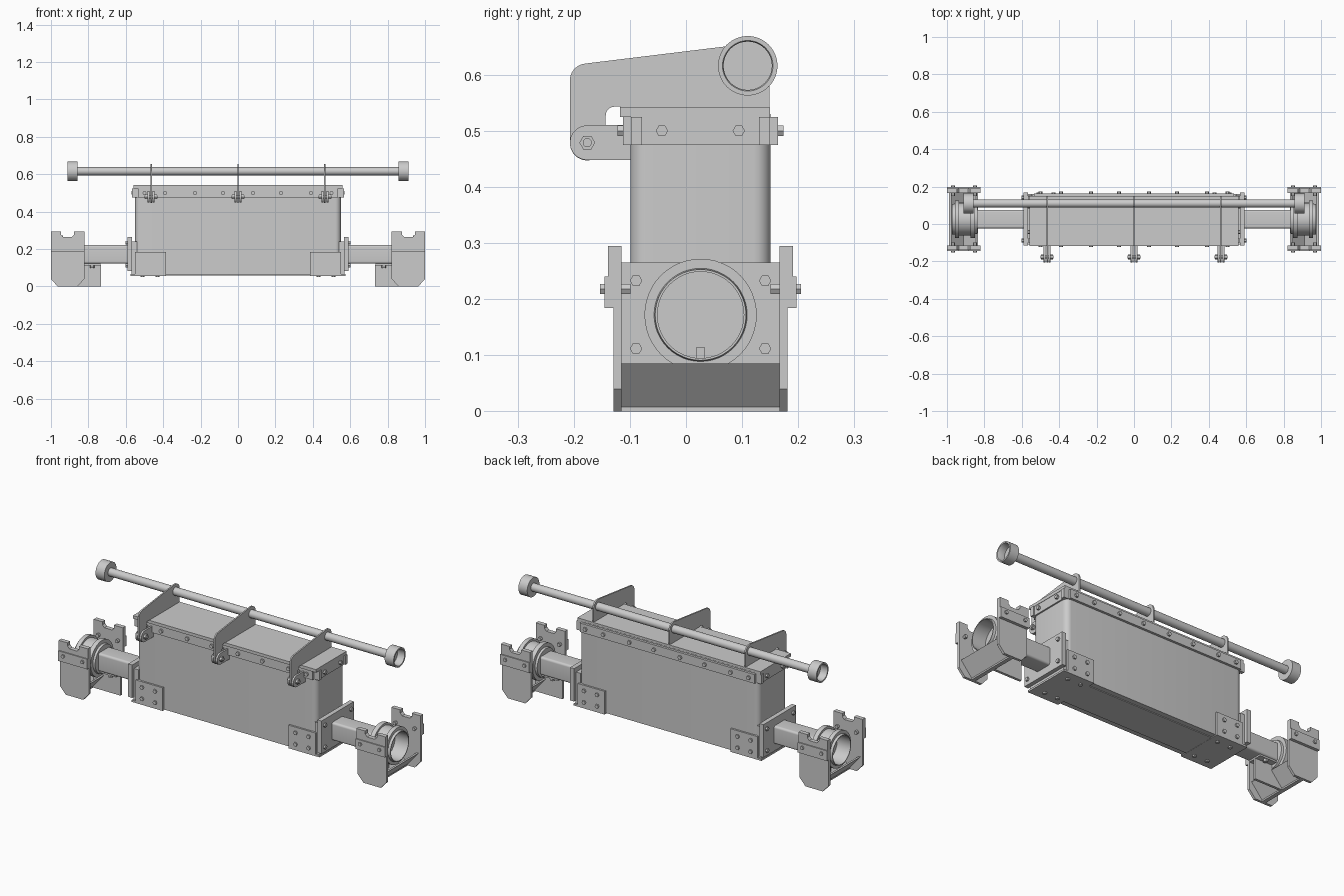
import bpy, bmesh
from math import sin, cos, pi, radians

if "Cube" in bpy.data.objects:
    bpy.data.objects.remove(bpy.data.objects["Cube"])

YC = 0.026  # symmetry plane of the body in y


def finish(name, bm, smooth=False, bevel=0):
    bmesh.ops.remove_doubles(bm, verts=bm.verts, dist=1e-5)
    bmesh.ops.recalc_face_normals(bm, faces=bm.faces)
    me = bpy.data.meshes.new(name)
    bm.to_mesh(me)
    bm.free()
    ob = bpy.data.objects.new(name, me)
    bpy.context.collection.objects.link(ob)
    if bevel:
        m = ob.modifiers.new("bevel", 'BEVEL')
        m.width, m.segments = bevel, 2
    if smooth:
        bpy.context.view_layer.objects.active = ob
        for o in bpy.context.selected_objects:
            o.select_set(False)
        ob.select_set(True)
        bpy.ops.object.shade_smooth_by_angle(angle=radians(35))
    return ob


def put(axis, u, v, w):
    """Profile point (u, v) at depth w along the axis."""
    return {'x': (w, u, v), 'y': (u, w, v), 'z': (u, v, w)}[axis]


def prism(name, pts, axis, a, b, smooth=False):
    bm = bmesh.new()
    lo = [bm.verts.new(put(axis, u, v, a)) for u, v in pts]
    hi = [bm.verts.new(put(axis, u, v, b)) for u, v in pts]
    bm.faces.new(lo)
    bm.faces.new(hi)
    n = len(pts)
    for i in range(n):
        j = (i + 1) % n
        bm.faces.new((lo[i], lo[j], hi[j], hi[i]))
    return finish(name, bm, smooth)


def box(name, x, y, z):
    return prism(name, [(x[0], y[0]), (x[1], y[0]), (x[1], y[1]), (x[0], y[1])], 'z', *z)


def arc(cx, cy, r, a0, a1, n=10):
    return [(cx + r * cos(radians(a0 + (a1 - a0) * i / n)),
             cy + r * sin(radians(a0 + (a1 - a0) * i / n))) for i in range(n + 1)]


def round_rect(x0, x1, y0, y1, r):
    return (arc(x1 - r, y1 - r, r, 0, 90, 6) + arc(x0 + r, y1 - r, r, 90, 180, 6)
            + arc(x0 + r, y0 + r, r, 180, 270, 6) + arc(x1 - r, y0 + r, r, 270, 360, 6))


def bolt(name, axis, u, v, a, b, r=0.011):
    return prism(name, [(u + r * cos(i * pi / 3), v + r * sin(i * pi / 3)) for i in range(6)], axis, a, b)


def lathe(name, prof, cy, cz, n=48):
    """Revolve an (x, radius) profile around an axis parallel to x."""
    bm = bmesh.new()
    rings = [[bm.verts.new((x, cy + r * cos(2 * pi * i / n), cz + r * sin(2 * pi * i / n)))
              for i in range(n)] for x, r in prof]
    for k in range(len(prof) - 1):
        for i in range(n):
            j = (i + 1) % n
            bm.faces.new((rings[k][i], rings[k][j], rings[k + 1][j], rings[k + 1][i]))
    for k, flag in ((0, 1), (-1, 1)):
        bm.faces.new(rings[k])
    return finish(name, bm, True)


def side(s, a, b):
    """Mirror a y range about the body's centre plane; s=-1 is the front."""
    return sorted((YC + s * a, YC + s * b))


# Main box body with rounded vertical corners, and its lid
prism("box_body", round_rect(-0.55, 0.55, -0.099, 0.151, 0.03), 'z', 0.062, 0.53, True)
box("bottom_plate", (-0.55, 0.55), (-0.07, 0.122), (0.058, 0.064))
box("lid", (-0.56, 0.56), (-0.118, 0.15), (0.525, 0.542))

# Rim strips with bolts around the top
for s in (-1, 1):
    box("rim_side_strip", (-0.535, 0.535), side(s, 0.12, 0.138), (0.475, 0.525))
    for x in (-0.5, -0.39, -0.23, -0.08, 0.08, 0.23, 0.39, 0.5):
        bolt("rim_bolt", 'y', x, 0.5, *side(s, 0.13, 0.148))
    box("rim_end_strip", sorted((s * 0.545, s * 0.558)), (-0.08, 0.132), (0.475, 0.525))
    for y in (-0.043, 0.094):
        bolt("rim_end_bolt", 'x', y, 0.5, *sorted((s * 0.55, s * 0.57)))
    for t in (-1, 1):
        box("rim_corner", sorted((s * 0.535, s * 0.566)), side(t, 0.104, 0.124), (0.475, 0.525))

# Handle bar with recessed end caps
BY, BZ = 0.11, 0.616
lathe("handle_bar", [(-0.87, 0.022), (0.87, 0.022)], BY, BZ, 32)
for s in (-1, 1):
    lathe("handle_end_cap", [(s * x, r) for x, r in (
        (0.858, 0.053), (0.912, 0.053), (0.912, 0.045), (0.908, 0.043), (0.87, 0.043))], BY, BZ)

# Lid arms, hinge lugs and hinge bolts
arm = ([(0.149, 0.54)] + arc(BY, BZ, 0.039, 0, 96)
       + arc(-0.177, 0.590, 0.03, 96, 180, 6)
       + arc(-0.176, 0.478, 0.031, 180, 360)
       + arc(-0.128, 0.528, 0.015, 180, 90, 5) + [(-0.118, 0.543), (-0.118, 0.54)])
lug = [(-0.098, 0.448), (-0.098, 0.51)] + arc(-0.176, 0.479, 0.031, 90, 270)
for x in (-0.465, 0, 0.465):
    prism("lid_arm", arm, 'x', x - 0.004, x + 0.004)
    for d in (-0.013, 0.013):
        prism("hinge_lug", lug, 'x', x + d - 0.005, x + d + 0.005)
    lathe("hinge_pin", [(x - 0.035, 0.008), (x + 0.035, 0.008)], -0.176, 0.479, 16)
    for d in (-0.024, 0.024):
        bolt("hinge_nut", 'x', -0.176, 0.479, x + d - 0.007, x + d + 0.007, 0.014)

for s in (-1, 1):
    def X(a, b):
        return sorted((s * a, s * b))

    # Bolted corner plates wrapping the lower end of the box
    for t in (-1, 1):
        box("corner_plate", X(0.385, 0.55), side(t, 0.12, 0.135), (0.06, 0.185))
        for x in (0.43, 0.51):
            for z in (0.092, 0.155):
                bolt("corner_plate_bolt", 'y', s * x, z, *side(t, 0.13, 0.143))
    box("corner_base_plate", X(0.385, 0.575), (-0.109, 0.161), (0.057, 0.067))
    for x in (0.43, 0.51):
        for y in (-0.06, 0.112):
            bolt("base_plate_bolt", 'z', s * x, y, 0.05, 0.06)
    box("end_mount", X(0.54, 0.57), (-0.1, 0.152), (0.06, 0.24))

    # End flange with four bolts
    box("end_flange", X(0.567, 0.592), (-0.115, 0.168), (0.083, 0.265))
    for y in (-0.089, 0.141):
        for z in (0.112, 0.233):
            bolt("flange_bolt", 'x', y, z, *X(0.585, 0.602))

    # Square axle tube, its gusset and bolted foot
    prism("axle_tube", round_rect(-0.024, 0.076, 0.122, 0.222, 0.012), 'x', *X(0.58, 0.86), True)
    box("gusset_flange", X(0.735, 0.85), (-0.015, 0.067), (0.113, 0.124))
    box("gusset_plate", X(0.733, 0.9), (0.019, 0.033), (0, 0.115))
    for y in (-0.002, 0.054):
        bolt("gusset_bolt", 'z', s * 0.78, y, 0.1, 0.115, 0.012)

    # Grooved wheel hub, open at the outer end
    lathe("wheel_hub", [(s * x, r) for x, r in (
        (0.838, 0.078), (0.85, 0.08), (0.85, 0.1), (0.875, 0.1), (0.875, 0.088),
        (0.935, 0.088), (0.935, 0.1), (0.958, 0.1), (0.958, 0.083), (0.972, 0.081),
        (0.972, 0.077), (0.89, 0.077))], YC, 0.172)

    # Side cheeks with chamfered feet, notched upper plates and bolts
    cheek = [(0.822, 0.2), (0.822, 0.04), (0.858, 0), (0.964, 0), (1.0, 0.04), (1.0, 0.2)]
    notch = [(0.822, 0.186), (1.0, 0.186), (1.0, 0.295), (0.947, 0.295), (0.947, 0.278),
             (0.935, 0.265), (0.888, 0.265), (0.876, 0.278), (0.876, 0.295), (0.822, 0.295)]
    for t in (-1, 1):
        prism("bracket_cheek", [(s * x, z) for x, z in cheek], 'y', *side(t, 0.141, 0.155))
        prism("bracket_top_plate", [(s * x, z) for x, z in notch], 'y', *side(t, 0.141, 0.165))
        box("bracket_strip", X(0.822, 1.0), side(t, 0.155, 0.171), (0.184, 0.24))
        for x in (0.85, 0.968):
            bolt("bracket_bolt", 'y', s * x, 0.218, *side(t, 0.125, 0.179), 0.01)

    # Sloped trough panels between the cheeks
    trough = [(0.988, 0.085), (0.915, 0), (0.9, 0), (0.9, 0.01), (0.976, 0.085)]
    prism("outer_ramp", [(s * x, z) for x, z in trough], 'y', *side(1, -0.142, 0.142))
    prism("inner_ramp", [(s * (1.822 - x), z) for x, z in trough], 'y', *side(1, -0.142, 0.142))
